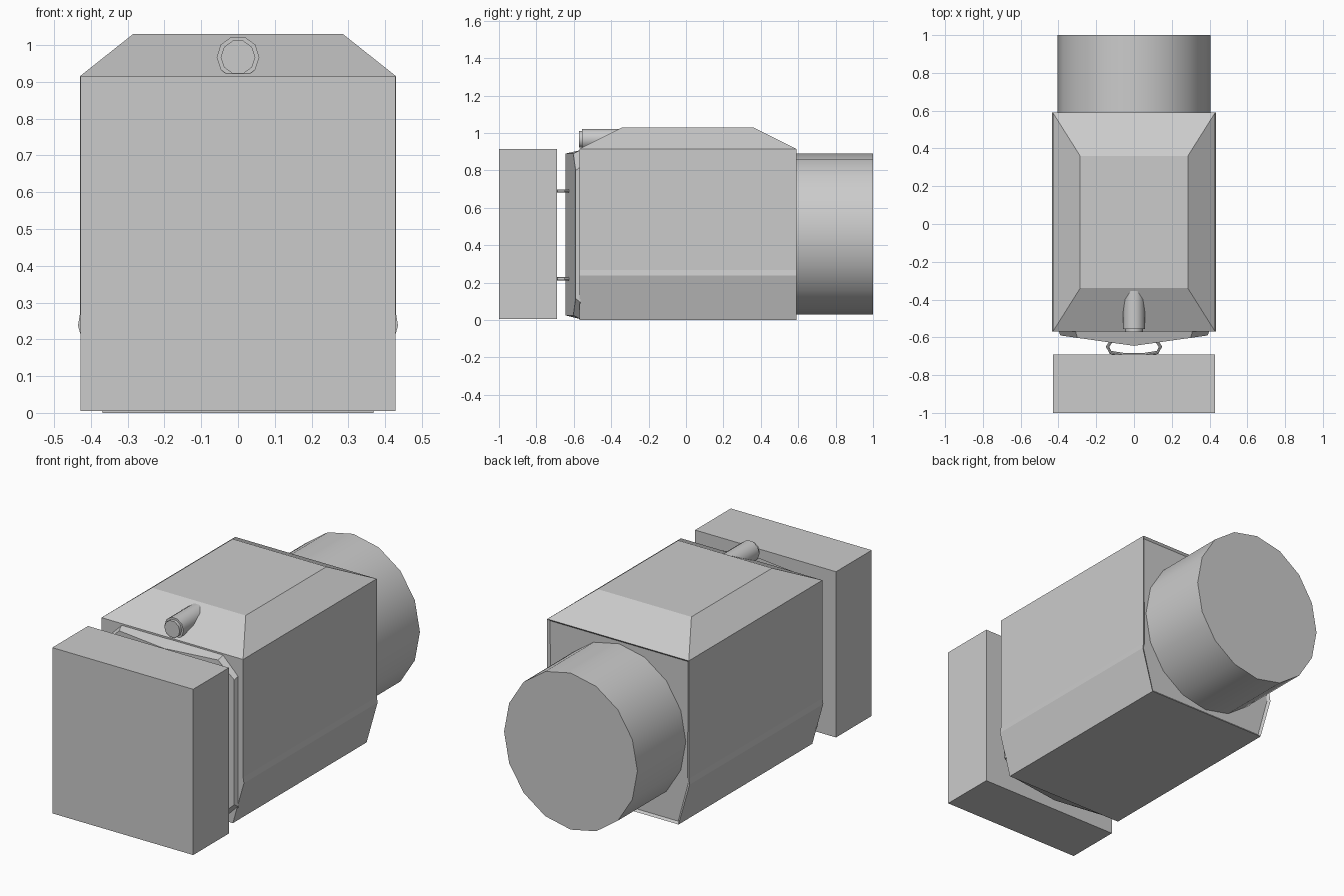
import bpy, bmesh, math
from mathutils import Matrix

if "Cube" in bpy.data.objects:
    bpy.data.objects.remove(bpy.data.objects["Cube"])

grey = bpy.data.materials.new("mid grey")
grey.diffuse_color = (0.6, 0.6, 0.6, 1)
grey.use_nodes = True
grey.node_tree.nodes["Principled BSDF"].inputs["Base Color"].default_value = grey.diffuse_color


def finish(name, bm, smooth=False):
    bmesh.ops.recalc_face_normals(bm, faces=bm.faces)
    mesh = bpy.data.meshes.new(name)
    bm.to_mesh(mesh)
    bm.free()
    mesh.materials.append(grey)
    ob = bpy.data.objects.new(name, mesh)
    bpy.context.collection.objects.link(ob)
    if smooth:
        bpy.ops.object.select_all(action='DESELECT')
        ob.select_set(True)
        bpy.context.view_layer.objects.active = ob
        bpy.ops.object.shade_smooth_by_angle(angle=math.radians(40))
    return ob


def loft(name, rings):
    """Skin a stack of equal-length point rings and cap both ends."""
    bm = bmesh.new()
    loops = [[bm.verts.new(p) for p in ring] for ring in rings]
    n = len(loops[0])
    for a, b in zip(loops, loops[1:]):
        for i in range(n):
            j = (i + 1) % n
            bm.faces.new((a[i], a[j], b[j], b[i]))
    bm.faces.new(loops[0])
    bm.faces.new(loops[-1])
    return bm


def rect(hx, y0, y1, z):
    return [(-hx, y0, z), (hx, y0, z), (hx, y1, z), (-hx, y1, z)]


def cylinder_y(name, rx, rz, y0, y1, zc, sides, turn=0.0):
    """Cylinder lying along y."""
    rings = []
    for y in (y0, y1):
        angs = [turn + 2 * math.pi * i / sides for i in range(sides)]
        rings.append([(rx * math.cos(a), y, zc + rz * math.sin(a)) for a in angs])
    return finish(name, loft(name, rings), True)


# Front box
finish("front_box", loft("front_box", [rect(0.428, -1.0, -0.69, 0.005),
                                       rect(0.428, -1.0, -0.69, 0.915)]))

# Main housing: tapered foot, straight walls, hipped roof
Y0, Y1 = -0.57, 0.59
bm = loft("housing", [rect(0.368, Y0, Y1, 0.0), rect(0.435, Y0, Y1, 0.237),
                      rect(0.430, Y0, Y1, 0.268), rect(0.430, Y0, Y1, 0.915),
                      rect(0.285, -0.34, 0.36, 1.03)])
# Shallow recess in the rear wall
bm.normal_update()
rear = [f for f in bm.faces if all(abs(v.co.y - Y1) < 1e-4 for v in f.verts)]
bmesh.ops.recalc_face_normals(bm, faces=bm.faces)
bmesh.ops.inset_region(bm, faces=rear, thickness=0.015, depth=-0.01)
finish("housing", bm)

# Rear drum
cylinder_y("rear_drum", 0.405, 0.43, 0.57, 1.0, 0.46, 16)


# Front panel: chamfered outline, front bent outwards along the centre line
def panel_ring(hx, z0, z1, c, y_side, y_mid):
    pts = [(0, z0), (hx - c, z0), (hx, z0 + c), (hx, z1 - c), (hx - c, z1),
           (0, z1), (c - hx, z1), (-hx, z1 - c), (-hx, z0 + c), (c - hx, z0)]
    return [(x, y_mid + (y_side - y_mid) * abs(x) / hx, z) for x, z in pts]


bm = loft("front_panel", [panel_ring(0.40, 0.005, 0.908, 0.09, -0.565, -0.565),
                          panel_ring(0.39, 0.025, 0.89, 0.09, -0.59, -0.645)])
# Split the bent front face along the ridge
ridge = [v for v in bm.verts if abs(v.co.x) < 1e-5 and v.co.y < -0.6]
bmesh.ops.connect_verts(bm, verts=ridge)
finish("front_panel", bm)

# Bent rods joining panel and box
half = [(0.115, -0.61), (0.14, -0.65), (0.125, -0.68), (0.05, -0.692)]
path = half + [(-x, y) for x, y in reversed(half)]
for label, z in (("lower", 0.22), ("upper", 0.69)):
    rings = []
    for i, (x, y) in enumerate(path):
        (ax, ay), (bx, by) = path[max(i - 1, 0)], path[min(i + 1, len(path) - 1)]
        d = math.hypot(bx - ax, by - ay)
        nx, ny = -(by - ay) / d, (bx - ax) / d
        r = 0.009
        rings.append([(x + nx * r * math.cos(a), y + ny * r * math.cos(a), z + r * math.sin(a))
                      for a in (math.tau * k / 8 for k in range(8))])
    finish(label + "_rod", loft(label + "_rod", rings), True)

# Nozzle set into the sloping front of the roof
cylinder_y("nozzle", 0.058, 0.058, -0.555, -0.32, 0.967, 10)
cylinder_y("nozzle_tip", 0.047, 0.047, -0.572, -0.55, 0.967, 10)
